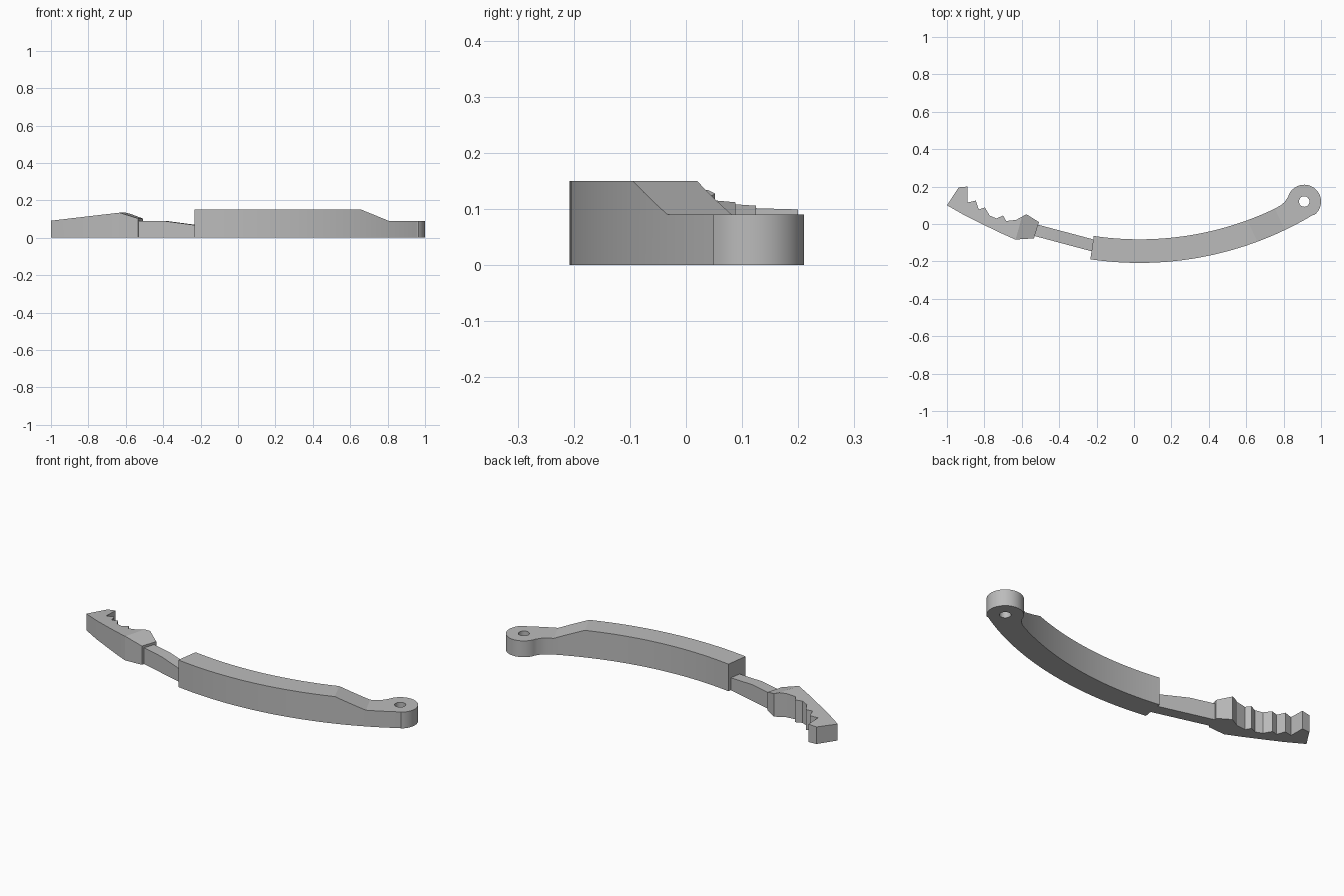
import bpy, bmesh
from math import sin, cos, radians, atan2
from mathutils import Vector

if "Cube" in bpy.data.objects:
    bpy.data.objects.remove(bpy.data.objects["Cube"], do_unlink=True)

grey = bpy.data.materials.new("plain grey")
grey.use_nodes = True
colour = (0.5, 0.5, 0.5, 1)
grey.diffuse_color = colour
grey.node_tree.nodes["Principled BSDF"].inputs["Base Color"].default_value = colour


def arc(cx, cy, r, start, end, steps):
    """Points on an arc, angles in degrees."""
    angles = [radians(start + (end - start) * i / steps) for i in range(steps + 1)]
    return [(cx + r * cos(a), cy + r * sin(a)) for a in angles]


def height_at(u, profile):
    """Piecewise linear height along the part."""
    if u <= profile[0][0]:
        return profile[0][1]
    for (u0, z0), (u1, z1) in zip(profile, profile[1:]):
        if u <= u1:
            return z0 + (z1 - z0) * (u - u0) / (u1 - u0)
    return profile[-1][1]


def slab(name, outline, direction, profile):
    """Extrude an outline, creasing the top where the height profile bends."""
    bm = bmesh.new()
    base = bm.faces.new([bm.verts.new((x, y, 0)) for x, y in outline])
    top = bmesh.ops.extrude_face_region(bm, geom=[base])["geom"]
    for v in top:
        if isinstance(v, bmesh.types.BMVert):
            v.co.z = 1
    along = Vector((*direction, 0)).normalized()
    for u, _ in profile:
        bmesh.ops.bisect_plane(bm, geom=bm.verts[:] + bm.edges[:] + bm.faces[:],
                               plane_co=along * u, plane_no=along)
    for v in bm.verts:
        if v.co.z > 0.5:
            v.co.z = height_at(v.co.dot(along), profile)
    bmesh.ops.recalc_face_normals(bm, faces=bm.faces[:])
    mesh = bpy.data.meshes.new(name)
    bm.to_mesh(mesh)
    bm.free()
    mesh.materials.append(grey)
    obj = bpy.data.objects.new(name, mesh)
    bpy.context.collection.objects.link(obj)
    return obj


def activate(obj):
    bpy.ops.object.select_all(action="DESELECT")
    obj.select_set(True)
    bpy.context.view_layer.objects.active = obj


# Curved handle ending in a round eye
bow = (0.03, 1.595)
eye = (0.91, 0.12)
tangent = -59
inner_end = -64.5
outline = arc(*bow, 1.803, -98.4, tangent, 40)
outline += arc(*eye, 0.09, tangent, 165, 32)[1:]
outline += [(0.818, 0.136), (0.805, 0.117), (0.785, 0.1)]
outline += arc(*bow, 1.677, inner_end, -98.4, 36)
handle = slab("handle", outline, (0.908, 0.42), [(0.559, 0.15), (0.718, 0.09)])

# Pivot hole through the eye
bpy.ops.mesh.primitive_cylinder_add(vertices=32, radius=0.028, depth=0.5,
                                    location=(*eye, 0.05))
cutter = bpy.context.object
cutter.name = "hole_cutter"
cutter.hide_render = True
cutter.data.materials.append(grey)
cut = handle.modifiers.new("pivot hole", "BOOLEAN")
cut.operation = "DIFFERENCE"
cut.solver = "EXACT"
cut.object = cutter
activate(handle)
bpy.ops.object.modifier_apply(modifier=cut.name)
bpy.data.objects.remove(cutter, do_unlink=True)

# Thin neck between handle and head
neck = slab("neck", [(-0.2, -0.153), (-0.2, -0.087), (-0.52, -0.002), (-0.54, -0.062)],
            (0.965, -0.26), [(-0.36, 0.09), (-0.189, 0.068)])

# Toothed head with a ridge across the top
head_outline = [(-1, 0.1), (-0.9, 0.043), (-0.8, -0.006), (-0.72, -0.045),
                (-0.635, -0.083), (-0.535, -0.077), (-0.508, 0.01), (-0.575, 0.052),
                (-0.63, 0.022), (-0.683, 0.016), (-0.7, 0.045), (-0.735, 0.03),
                (-0.772, 0.045), (-0.797, 0.088), (-0.83, 0.078), (-0.846, 0.125),
                (-0.89, 0.115), (-0.89, 0.2), (-0.937, 0.196)]
head = slab("toothed_head", head_outline, (0.96, -0.27),
            [(-0.99, 0.091), (-0.587, 0.134), (-0.49, 0.102)])

for part in (handle, neck, head):
    activate(part)
    bpy.ops.object.shade_smooth_by_angle(angle=radians(20))
